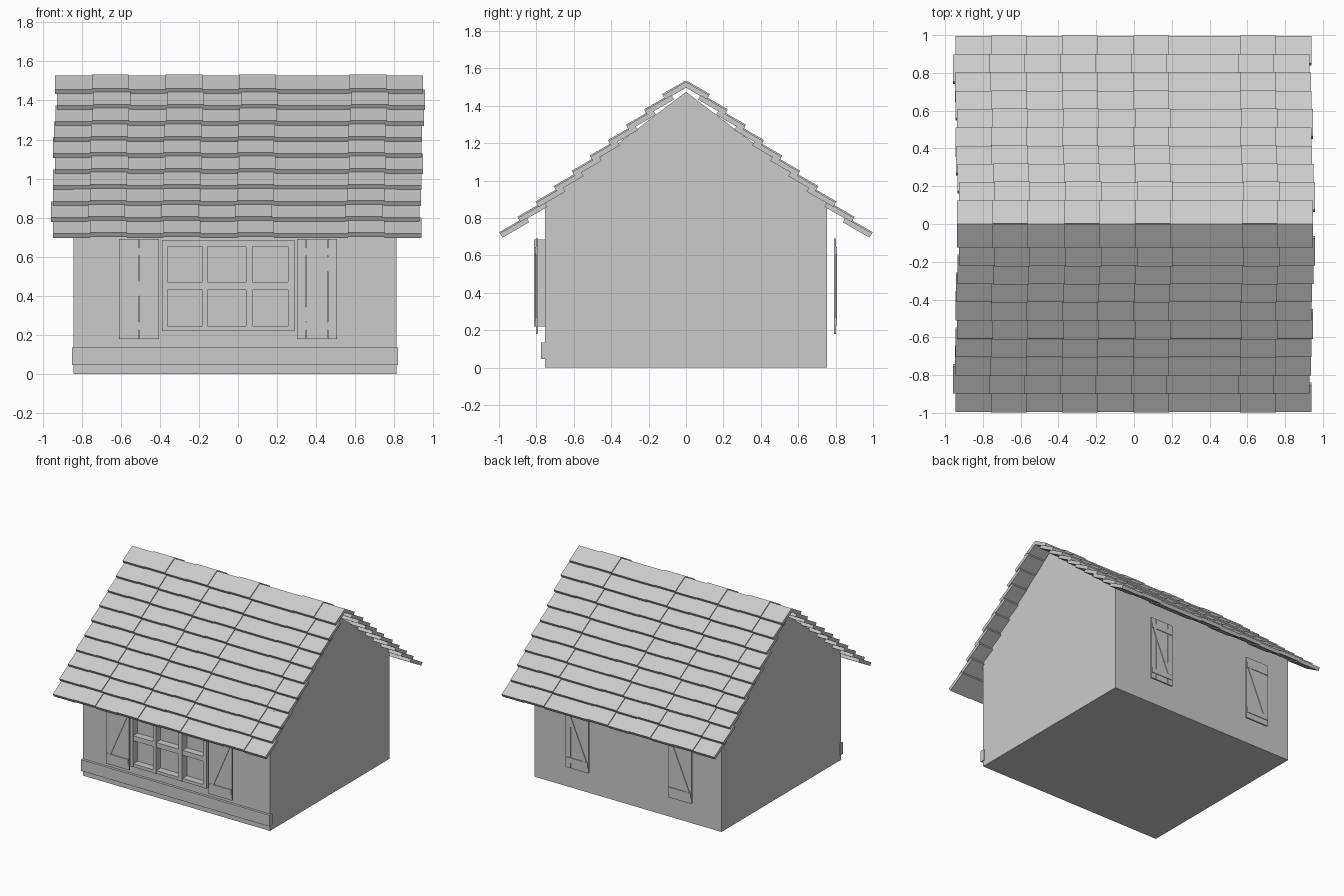
import bpy
import bmesh
import math
from mathutils import Matrix, Vector

cube = bpy.data.objects.get("Cube")
if cube:
    bpy.data.objects.remove(cube, do_unlink=True)

grey = bpy.data.materials.new("plain_grey")
grey.use_nodes = True
colour = (0.6, 0.6, 0.6, 1)
grey.diffuse_color = colour
grey.node_tree.nodes["Principled BSDF"].inputs["Base Color"].default_value = colour


def add_box(bm, low, high, turn=None):
    """Box between two corners, optionally moved by a matrix."""
    low, high = Vector(low), Vector(high)
    size = high - low
    mat = Matrix.Translation((low + high) / 2) @ Matrix.Diagonal((*size, 1))
    bmesh.ops.create_cube(bm, size=1, matrix=(turn @ mat) if turn else mat)


def finish(name, bm):
    bmesh.ops.recalc_face_normals(bm, faces=bm.faces)
    mesh = bpy.data.meshes.new(name)
    bm.to_mesh(mesh)
    bm.free()
    mesh.materials.append(grey)
    obj = bpy.data.objects.new(name, mesh)
    bpy.context.collection.objects.link(obj)
    return obj


def mirror_front_back(obj):
    mod = obj.modifiers.new("Mirror", 'MIRROR')
    mod.use_axis = (False, True, False)
    mod.use_mirror_merge = False


# House body: gable profile extruded along x
LEFT, RIGHT, DEPTH = -0.843, 0.812, 0.755
bm = bmesh.new()
gable = [(-DEPTH, 0), (DEPTH, 0), (DEPTH, 0.9), (0, 1.474), (-DEPTH, 0.9)]
face = bm.faces.new([bm.verts.new((LEFT, y, z)) for y, z in gable])
new = bmesh.ops.extrude_face_region(bm, geom=[face])["geom"]
bmesh.ops.translate(bm, vec=(RIGHT - LEFT, 0, 0),
                    verts=[v for v in new if isinstance(v, bmesh.types.BMVert)])
finish("house_body", bm)

# Beam along the foot of the front wall
bm = bmesh.new()
add_box(bm, (-0.85, -0.775, 0.045), (0.82, -0.737, 0.135))
finish("front_beam", bm)

# Window grid: stiles run full height, rails run between them
bm = bmesh.new()
stiles = [(-0.39, -0.36), (-0.183, -0.157), (0.04, 0.075), (0.257, 0.29)]
rails = [(0.22, 0.245), (0.43, 0.47), (0.652, 0.685)]
for a, b in stiles:
    add_box(bm, (a, -0.813, 0.22), (b, -0.75, 0.685))
for (_, a), (b, _) in zip(stiles, stiles[1:]):
    for low, high in rails:
        add_box(bm, (a, -0.81, low), (b, -0.75, high))
finish("window_frame", bm)


# Shutters: planks, two battens and a diagonal brace, on front and back
def shutter(name, x0, x1, seams):
    bm = bmesh.new()
    edges = [x0] + seams + [x1]
    for a, b in zip(edges, edges[1:]):
        add_box(bm, (a + 0.001, -0.803, 0.18), (b - 0.001, -0.79, 0.69))
    for z in (0.225, 0.605):
        add_box(bm, (x0 + 0.005, -0.808, z), (x1 - 0.005, -0.802, z + 0.04))
    run, rise = x1 - x0 - 0.06, 0.34
    half = math.hypot(run, rise) / 2
    turn = (Matrix.Translation(((x0 + x1) / 2, -0.805, 0.435))
            @ Matrix.Rotation(math.atan2(run, rise), 4, 'Y'))
    add_box(bm, (-0.015, -0.003, -half), (0.015, 0.003, half), turn)
    mirror_front_back(finish(name, bm))


shutter("right_shutters", -0.61, -0.403, [-0.505])
shutter("left_shutters", 0.302, 0.508, [0.35, 0.46])

# Roof: stepped rows of tilted shingles, alternate ones lifted
ROWS, COLS, WIDTH = 10, 10, 0.1885
TILT = math.radians(30)
shifts = [0.005, 0.015, 0.008, 0, -0.004, 0.004, -0.004, -0.005, -0.015, -0.004]
bm = bmesh.new()
for row in range(ROWS):
    place = (Matrix.Translation((shifts[row], -0.124 - row * 0.0967, 1.456 - row * 0.082))
             @ Matrix.Rotation(TILT, 4, 'X'))
    length = 0.143 if row == 0 else 0.165
    for col in range(COLS):
        raised = col in (1, 3, 5, 8)
        lift = 0.007 if raised else 0
        x = -0.942 + col * WIDTH
        # the seam after the seventh column wanders on some rows
        start = x - 0.03 if col == 7 and row in (3, 8) else x
        end = x + WIDTH - (0.03 if col == 6 and row in (3, 8) else 0)
        add_box(bm, (start, 0, lift - 0.027), (end, length, lift), place)
mirror_front_back(finish("roof_shingles", bm))
